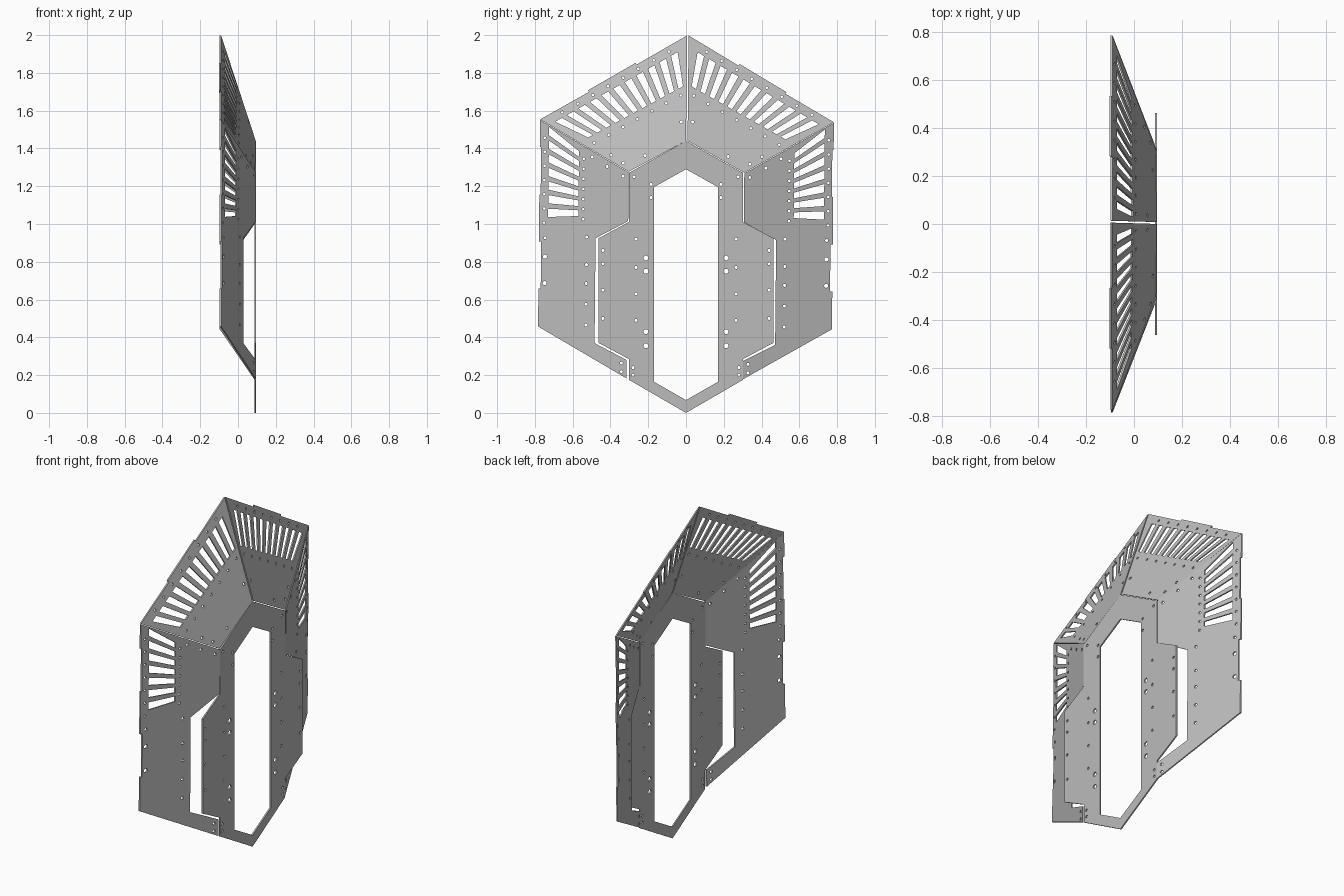
import bpy, bmesh
from math import sin, cos, pi, radians
from mathutils import Matrix, Vector

if "Cube" in bpy.data.objects:
    bpy.data.objects.remove(bpy.data.objects["Cube"], do_unlink=True)

grey = bpy.data.materials.new("sheet metal grey")
grey.use_nodes = True
grey.diffuse_color = (0.5, 0.5, 0.5, 1)
grey.node_tree.nodes["Principled BSDF"].inputs["Base Color"].default_value = grey.diffuse_color

THICK = 0.008
TWIST = (Matrix.Translation((0, 0, 1)) @ Matrix.Rotation(radians(-0.55), 4, 'X')
         @ Matrix.Translation((0, 0, -1)))


def circle(y, z, r=0.008):
    return [(y + r * cos(2 * pi * k / 12), z + r * sin(2 * pi * k / 12)) for k in range(12)]


def slot(outer, inner, along, w_out, w_in):
    """Tapered slot between two points, widened along the given direction."""
    o, i, d = Vector(outer), Vector(inner), Vector(along).normalized()
    return [o + d * w_out, i + d * w_in, i - d * w_in, o - d * w_out]


def line(a, b, n):
    """n evenly spaced points from a to b."""
    return [Vector(a).lerp(Vector(b), k / (n - 1)) for k in range(n)]


def sheet(name, loops, side=1, plane=(0.091, 0, 0), twist=True):
    """Flat plate with cut-outs, laid on the plane x = a + b*|y| + c*z."""
    curve = bpy.data.curves.new(name, 'CURVE')
    curve.dimensions = '2D'
    curve.fill_mode = 'BOTH'
    curve.extrude = THICK / 2
    for loop in loops:
        sp = curve.splines.new('POLY')
        sp.points.add(len(loop) - 1)
        for p, (y, z) in zip(sp.points, loop):
            p.co = (y * side, z, 0, 1)
        sp.use_cyclic_u = True
    temp = bpy.data.objects.new(name + "_outline", curve)
    bpy.context.collection.objects.link(temp)
    deps = bpy.context.evaluated_depsgraph_get()
    mesh = bpy.data.meshes.new_from_object(temp.evaluated_get(deps))
    bpy.data.objects.remove(temp, do_unlink=True)
    bpy.data.curves.remove(curve)
    a, b, c = plane
    mesh.transform(Matrix(((b * side, c, 1, a), (1, 0, 0, 0), (0, 1, 0, 0), (0, 0, 0, 1))))
    if twist:
        mesh.transform(TWIST)
    bm = bmesh.new()
    bm.from_mesh(mesh)
    bmesh.ops.remove_doubles(bm, verts=bm.verts, dist=1e-5)
    bmesh.ops.recalc_face_normals(bm, faces=bm.faces)
    for f in bm.faces:
        f.smooth = False
    bm.to_mesh(mesh)
    bm.free()
    mesh.name = name
    mesh.materials.clear()
    mesh.materials.append(grey)
    obj = bpy.data.objects.new(name, mesh)
    bpy.context.collection.objects.link(obj)
    return obj


# Centre plate with a tall pointed opening
half = [(0.303, 1.27), (0.303, 1.01), (0.462, 0.925), (0.462, 0.37), (0.302, 0.285), (0.302, 0.175)]
outline = [(0, 1.44)] + half + [(0, 0)] + [(-y, z) for y, z in reversed(half)]
opening = [(0, 1.29), (0.17, 1.195), (0.17, 0.165), (0, 0.068),
           (-0.17, 0.165), (-0.17, 1.195)]
loops = [outline, opening]
for s in (-1, 1):
    loops += [circle(s * 0.212, z, 0.013) for z in (0.82, 0.75, 0.43, 0.355)]
    loops += [circle(s * 0.265, z) for z in (0.92, 0.77, 0.63, 0.49)]
    loops += [circle(s * 0.44, z) for z in (0.86, 0.79, 0.65, 0.5)]
    loops += [circle(s * y, z) for y, z in
              ((0.185, 1.21), (0.185, 1.14), (0.275, 1.25), (0.28, 0.24), (0.28, 0.2))]
sheet("centre_plate", loops, twist=False)

# Side wings: notched inner edge, fan of vent slots, rows of rivet holes
wing = [(0.306, 1.27), (0.778, 1.543), (0.778, 1.4), (0.771, 1.4), (0.771, 1.15),
        (0.778, 1.15), (0.778, 0.9), (0.766, 0.9), (0.766, 0.65), (0.778, 0.65),
        (0.778, 0.45), (0.308, 0.18), (0.308, 0.277), (0.478, 0.365),
        (0.478, 0.92), (0.306, 1.013)]
wing_loops = [wing]
for o, i in zip(line((0.73, 1.052), (0.73, 1.485), 7), line((0.57, 1.052), (0.57, 1.365), 7)):
    wing_loops.append(slot(o, i, (0, 1), 0.022, 0.015))
wing_loops += [circle(*p, 0.007) for p in line((0.545, 1.02), (0.545, 1.34), 7)]
wing_loops += [circle(*p, 0.007) for p in line((0.752, 1.0), (0.752, 1.45), 7)]
wing_loops += [circle(0.525, z) for z in (0.925, 0.78, 0.68, 0.57, 0.46)]
wing_loops += [circle(0.745, z, 0.011) for z in (0.82, 0.68)] + [circle(0.745, 0.92)]
wing_loops += [circle(*p) for p in ((0.335, 1.25), (0.42, 1.3), (0.5, 1.35), (0.335, 0.26), (0.335, 0.215))]

# Roof panels: tabbed outer edge, fan of vent slots
def rim(y, lift=0.0):
    return (y + lift * 0.5, 2.0 - 0.587 * y + lift * 0.86)

roof = [(0.004, 1.44), (0.004, 1.998), rim(0.27), rim(0.27, 0.01), rim(0.52, 0.01),
        rim(0.52), (0.778, 1.546), (0.306, 1.274)]
roof_loops = [roof]
for o, i in zip(line((0.07, 1.90), (0.68, 1.545), 11), line((0.035, 1.722), (0.51, 1.46), 11)):
    roof_loops.append(slot(o, i, (0.86, -0.5), 0.02, 0.014))
roof_loops += [circle(*p, 0.007) for p in line((0.1, 1.912), (0.66, 1.585), 8)]
roof_loops += [circle(*p, 0.007) for p in line((0.035, 1.68), (0.49, 1.425), 7)]
roof_loops += [circle(*p) for p in ((0.03, 1.54), (0.22, 1.36), (0.335, 1.32), (0.4, 1.36))]

for s, label in ((1, "left"), (-1, "right")):
    sheet(label + "_wing", wing_loops, s, (0.21, -0.389, 0))
    sheet(label + "_roof_panel", roof_loops, s, (0.564, -0.193, -0.3286))
